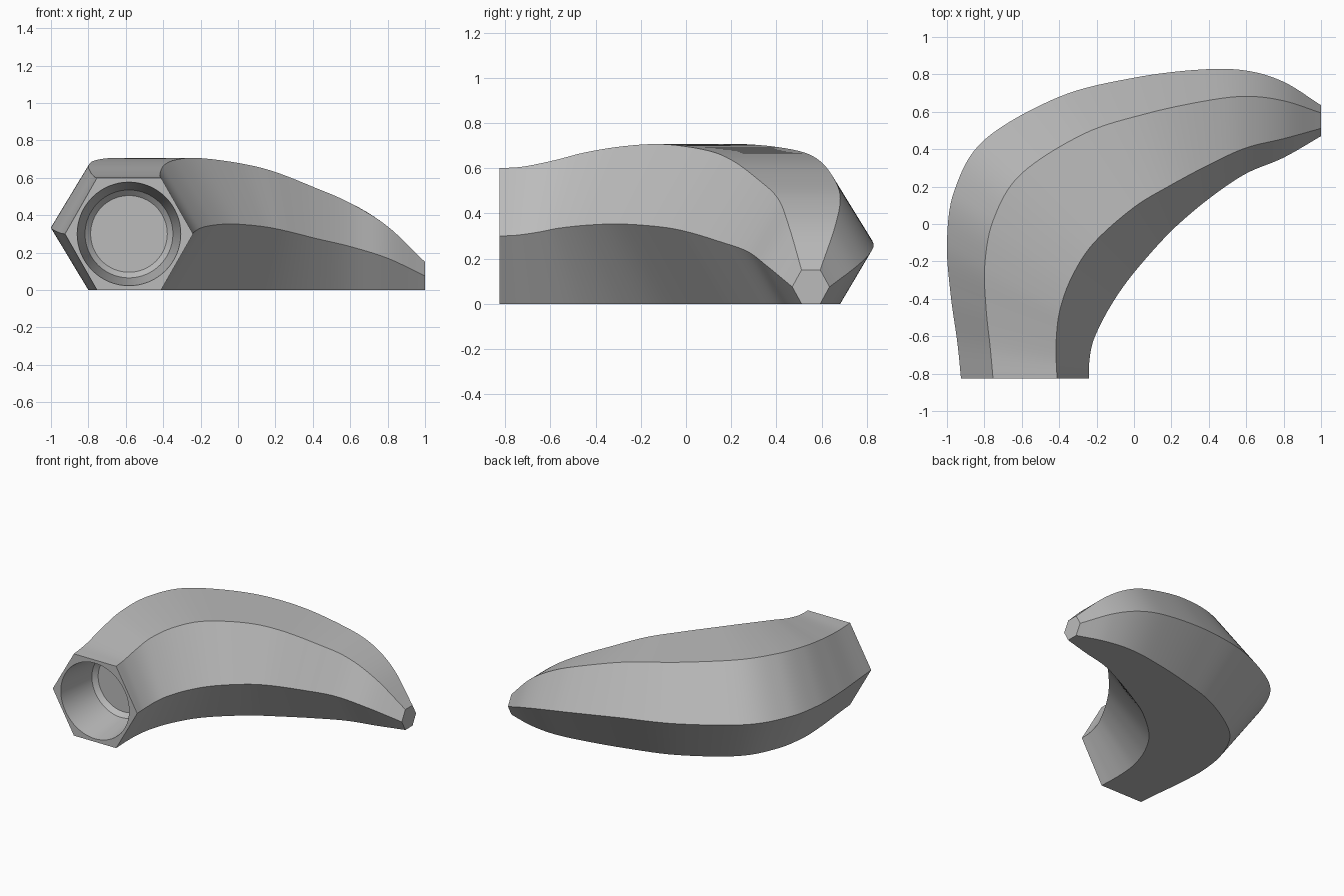
import bpy
import bmesh
import math
from mathutils import Vector, Matrix

default_cube = bpy.data.objects.get("Cube")
if default_cube:
    bpy.data.objects.remove(default_cube, do_unlink=True)

# Single plain grey material
grey = bpy.data.materials.new("plain grey")
grey.use_nodes = True
grey_colour = (0.5, 0.5, 0.5, 1)
grey.diffuse_color = grey_colour
grey.node_tree.nodes["Principled BSDF"].inputs["Base Color"].default_value = grey_colour

# Stations along the bend: outer corner (x, y), inner corner (x, y), height
STATIONS = [Vector(s) for s in (
    (-.925, -.825, -.24, -.825, .6),
    (-.945, -.63, -.24, -.75, .607),
    (-.98, -.38, -.225, -.65, .635),
    (-1, -.1, -.19, -.56, .67),
    (-.96, .18, -.12, -.43, .697),
    (-.8, .45, -.02, -.285, .706),
    (-.4, .68, .13, -.11, .68),
    (0, .782, .25, .01, .635),
    (.36, .826, .42, .15, .55),
    (.6, .82, .6, .27, .465),
    (.8, .76, .8, .355, .34),
    (1, .635, 1, .47, .15),
)]
STEPS = 8


def smooth_path(points, steps):
    """Sample a curve that passes through all points."""
    first = points[0] * 2 - points[1]
    last = points[-1] * 2 - points[-2]
    padded = [first] + points + [last]
    samples = []
    for i in range(len(points) - 1):
        a, b, c, d = padded[i:i + 4]
        for k in range(steps):
            t = k / steps
            samples.append(b + (c - a) * (t / 2)
                           + (a * 2 - b * 5 + c * 4 - d) * (t * t / 2)
                           + (b * 3 - a - c * 3 + d) * (t ** 3 / 2))
    samples.append(points[-1])
    return samples


def hexagon(station):
    """Six corners of an upright hexagon standing on the ground."""
    ox, oy, ix, iy, height = station
    outer, inner = Vector((ox, oy, 0)), Vector((ix, iy, 0))
    corners = ((0, .5), (.25, 1), (.75, 1), (1, .5), (.75, 0), (.25, 0))
    return [outer.lerp(inner, across) + Vector((0, 0, height * up))
            for across, up in corners]


def loft(bm, rings):
    """Skin a list of closed rings and cap both ends."""
    loops = [[bm.verts.new(p) for p in ring] for ring in rings]
    count = len(loops[0])
    for near, far in zip(loops, loops[1:]):
        for i in range(count):
            j = (i + 1) % count
            bm.faces.new((near[i], near[j], far[j], far[i]))
    bm.faces.new(loops[0])
    bm.faces.new(loops[-1])
    bmesh.ops.recalc_face_normals(bm, faces=bm.faces)


def make_object(name, rings):
    mesh = bpy.data.meshes.new(name)
    bm = bmesh.new()
    loft(bm, rings)
    bm.to_mesh(mesh)
    bm.free()
    mesh.materials.append(grey)
    obj = bpy.data.objects.new(name, mesh)
    bpy.context.collection.objects.link(obj)
    return obj


# Curved tapering hexagonal body
body = make_object("curved_hexagonal_body",
                   [hexagon(s) for s in smooth_path(STATIONS, STEPS)])

# Tapered round socket in the front face, with a bevelled floor
SOCKET_CENTRE = Vector((-.583, 0, .3))
SOCKET_PROFILE = ((-.875, .284), (-.525, .235), (-.495, .205))
SEGMENTS = 64


def circle(y, radius):
    offset = SOCKET_CENTRE + Vector((0, y, 0))
    spoke = Vector((radius, 0, 0))
    return [offset + Matrix.Rotation(math.tau * i / SEGMENTS, 3, 'Y') @ spoke
            for i in range(SEGMENTS)]


cutter = make_object("socket_cutter", [circle(y, r) for y, r in SOCKET_PROFILE])
cutter.hide_render = True

cut = body.modifiers.new("socket", 'BOOLEAN')
cut.operation = 'DIFFERENCE'
cut.solver = 'EXACT'
cut.object = cutter

bpy.ops.object.select_all(action='DESELECT')
body.select_set(True)
bpy.context.view_layer.objects.active = body
bpy.ops.object.modifier_apply(modifier=cut.name)
bpy.data.objects.remove(cutter, do_unlink=True)

# Smooth along the bend, crisp along the ridges
bpy.ops.object.shade_smooth_by_angle(angle=math.radians(25))
